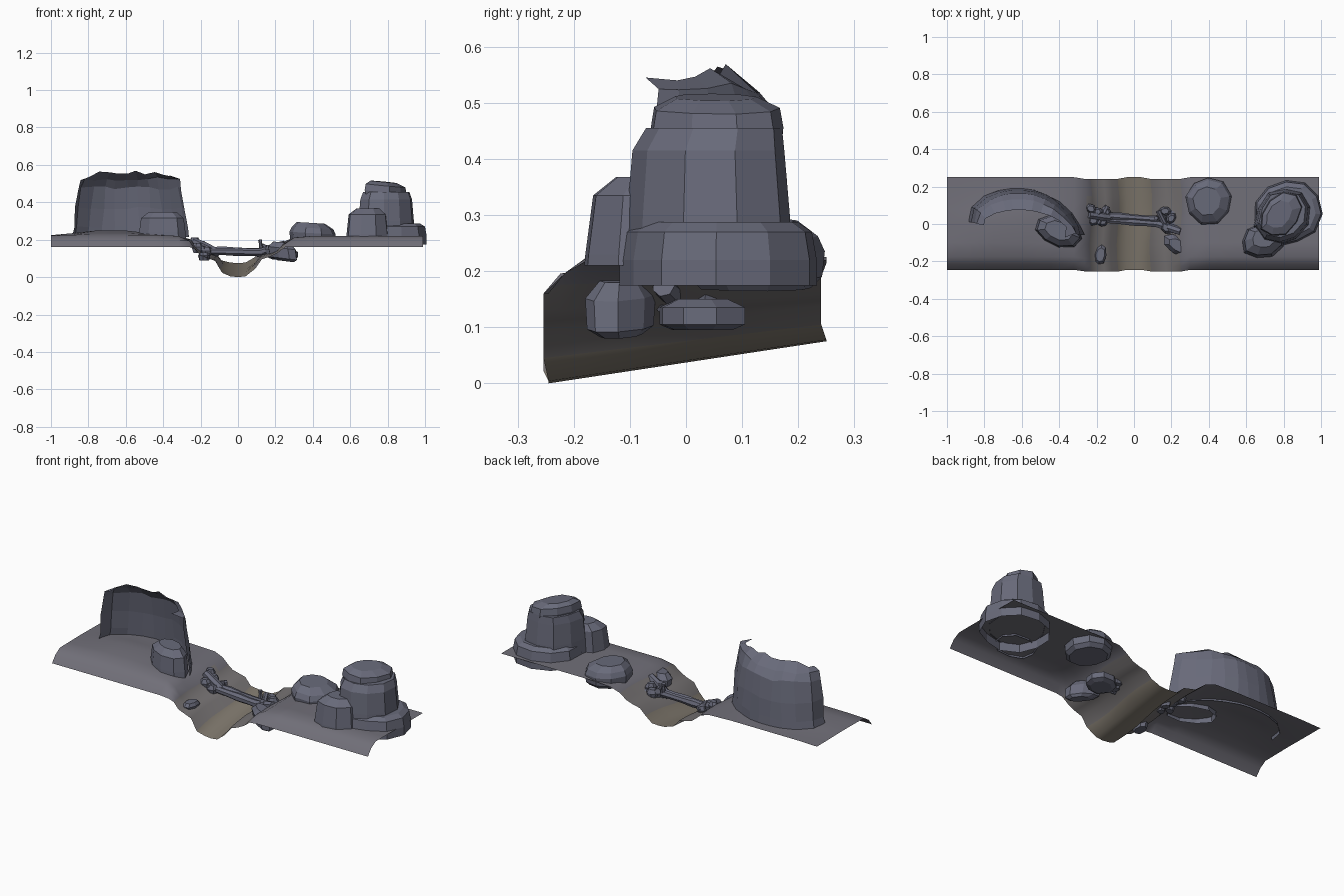
import bpy, math, random
from mathutils import Vector

if "Cube" in bpy.data.objects:
    bpy.data.objects.remove(bpy.data.objects["Cube"])

random.seed(4)


def material(name, rgb):
    m = bpy.data.materials.new(name)
    m.diffuse_color = (*rgb, 1)
    m.use_nodes = True
    m.node_tree.nodes["Principled BSDF"].inputs["Base Color"].default_value = m.diffuse_color
    return m


ROCK = material("rock", (.14, .145, .195))
SOIL = material("ground_grey", (.165, .16, .19))
BANK = material("bank_grey", (.18, .168, .17))
BED = material("stream_bed", (.215, .19, .155))


def make(name, verts, faces, smooth=False):
    me = bpy.data.meshes.new(name)
    me.from_pydata(verts, [], faces)
    me.update()
    for p in me.polygons:
        p.use_smooth = smooth
    ob = bpy.data.objects.new(name, me)
    bpy.context.collection.objects.link(ob)
    return ob


def loft(name, rings, closed=True, bottom=True):
    """Skin a stack of rings; cap the ends when closed."""
    n, verts, faces = len(rings[0]), [p for r in rings for p in r], []
    for k in range(len(rings) - 1):
        for i in range(n if closed else n - 1):
            j = (i + 1) % n
            faces.append((k*n + i, k*n + j, (k+1)*n + j, (k+1)*n + i))
    if closed:
        faces.append(tuple(range((len(rings) - 1)*n, len(rings)*n)))
        if bottom:
            faces.append(tuple(reversed(range(n))))
    ob = make(name, verts, faces)
    ob.data.materials.append(ROCK)
    return ob


def rock(name, c, r, levels, sides=9, rot=0.0, jitter=0.08, tilt=(0, 0), bottom=True):
    """Faceted boulder: levels are (z, scale, dx, dy) up its height."""
    shape = [1 + random.uniform(-jitter, jitter) for _ in range(sides)]
    rings = []
    for z, s, dx, dy in levels:
        ring = []
        for i in range(sides):
            a = 2*math.pi*i/sides
            u, v = r[0]*s*shape[i]*math.cos(a), r[1]*s*shape[i]*math.sin(a)
            x = u*math.cos(rot) - v*math.sin(rot)
            y = u*math.sin(rot) + v*math.cos(rot)
            ring.append((c[0] + dx + x, c[1] + dy + y, z + tilt[0]*x + tilt[1]*y))
        rings.append(ring)
    return loft(name, rings, True, bottom)


def log(name, a, b, r, sides=7):
    """Slightly knotted log between two points."""
    a, b = Vector(a), Vector(b)
    q = (b - a).to_track_quat('Z', 'Y')
    rings = []
    for t in (0, .25, .5, .75, 1):
        rr = r*random.uniform(.8, 1.15)
        rings.append([tuple(a.lerp(b, t) + q @ Vector((rr*math.cos(2*math.pi*i/sides),
                     rr*math.sin(2*math.pi*i/sides), 0))) for i in range(sides)])
    return loft(name, rings)


# Ground sheet: two plateaus with a sloping stream bed between them
profile = [(-1, .222), (-.88, .225), (-.75, .225), (-.6, .225), (-.45, .225), (-.32, .22),
           (-.26, .195), (-.23, .15), (-.2, .115), (-.16, .1), (-.12, .085), (-.085, .022),
           (-.04, .004), (0, 0), (.04, .004), (.09, .045), (.125, .095), (.17, .11),
           (.21, .13), (.25, .175), (.3, .21), (.4, .22), (.55, .22), (.7, .22), (.99, .22)]
rows = [-.245, -.215, -.175, -.1, 0, .08, .16, .25]
verts, faces, n = [], [], len(profile)
for y in rows:
    for x, h in profile:
        z = h + .075*(y + .245)/.495*max(0, 1 - h/.22)
        if y < -.2:
            z = min(z, .16 if y < -.24 else .197)
        z += .028*math.exp(-((x + .68)/.2)**2 - (y/.1)**2)    # mound inside the cliff
        bank = .08 < abs(x) < .27
        verts.append((x + (.008*math.sin(14*y) if bank else 0), y - (.009 if bank else 0), z))
for j in range(len(rows) - 1):
    for i in range(n - 1):
        faces.append((j*n + i, j*n + i + 1, (j+1)*n + i + 1, (j+1)*n + i))
ground = make("ground", verts, faces, True)
for m in (SOIL, BANK, BED):
    ground.data.materials.append(m)
for p in ground.data.polygons:
    d = abs(p.center.x)
    p.material_index = 2 if d < .07 else 1 if d < .24 else 0

# Curved cliff shell, open to the front, with a ragged lip curling inwards
arc = [(-.885, .01), (-.87, .09), (-.8, .15), (-.73, .18), (-.665, .19), (-.59, .19),
       (-.53, .182), (-.46, .155), (-.4, .12), (-.335, .06), (-.285, -.01), (-.265, -.06)]
rings = []
for z, sx, sy, jz in [(.215, 1, 1, 0), (.27, .98, .98, .005), (.37, .94, .95, .01),
                      (.475, .88, .87, .01), (.525, .84, .72, .01), (.56, .72, .45, .012)]:
    rings.append([(-.58 + (x + .58)*sx + random.uniform(-.006, .006), -.02 + (y + .02)*sy,
                   z - .25*max(0, abs(x + .58) - .2)*(z > .55)
                   + random.uniform(-jz, jz)) for x, y in arc])
rings[-1][-1] = (-.37, -.072, .545)    # forward spike
loft("cliff_shell", rings, False)

# Boulder at the foot of the cliff
rock("cliff_foot_boulder", (-.4, -.04), (.125, .08),
     [(.205, 1.02, 0, 0), (.24, 1, 0, 0), (.315, .92, 0, 0), (.348, .6, 0, .005)],
     9, -.3, bottom=False)

# Rock tower with its base ledge, cap and front boulder
rock("tower_base", (.82, .06), (.185, .17),
     [(.174, 1, 0, 0), (.22, 1, 0, 0), (.27, .95, 0, 0), (.288, .8, 0, 0)],
     11, .5, .05, bottom=False)
rock("tower_column", (.795, .04), (.155, .135),
     [(.215, 1.06, 0, 0), (.3, 1.03, 0, 0), (.415, .96, 0, 0), (.455, .86, 0, .01)],
     10, .9, .05, bottom=False)
rock("tower_cap", (.785, .05), (.135, .1),
     [(.43, .96, .005, 0), (.455, .98, 0, 0), (.49, .93, 0, 0), (.51, .6, -.01, 0)],
     9, .9, .05, (-.1, .02), bottom=False)
rock("tower_front_boulder", (.69, -.09), (.118, .09),
     [(.21, 1.02, 0, 0), (.23, 1, 0, 0), (.335, .9, 0, .005), (.368, .55, .005, .015)],
     9, .3, bottom=False)

# Broad flat boulder on the right bank and loose stones in the stream
rock("flat_boulder", (.4, .125), (.125, .13),
     [(.17, .8, 0, 0), (.19, .96, 0, 0), (.235, 1, 0, 0), (.262, .9, 0, 0),
      (.29, .6, -.01, 0)], 9, .2, .06, (-.06, 0))
rock("bank_stone", (.235, -.115), (.088, .05),
     [(.085, .6, .02, 0), (.1, .95, .01, 0), (.155, 1, 0, 0), (.185, .6, 0, 0)],
     8, -.6, .06, (-.12, 0))
rock("bank_slab", (.24, .03), (.085, .08),
     [(.095, .7, 0, 0), (.105, 1, 0, 0), (.135, 1, 0, 0), (.15, .6, 0, 0)], 8, .3)
rock("stream_pebble", (-.18, -.165), (.032, .055),
     [(.09, .8, 0, 0), (.115, 1, 0, 0), (.132, .7, 0, 0)], 8, -.15)

# Log crossing with broken ends
for k, (dy, dz) in enumerate([(-.011, 0), (.011, .005)]):
    log(f"crossing_log_{k}", (-.15, .033 + dy, .138 + dz), (.14, .012 + dy, .132 + dz), .021)
log("left_ramp_log", (-.24, .05, .195), (-.1, .03, .125), .022)
log("right_ramp_log", (.1, .01, .125), (.25, -.04, .175), .022)
log("left_branch", (-.19, .0, .155), (-.14, .095, .15), .014)
log("right_branch", (.13, .07, .165), (.19, -.05, .14), .014)
log("upright_stub", (.125, .03, .12), (.118, .032, .2), .01)
for k, (x, y, z) in enumerate([(-.2, .065, .17), (-.165, .015, .14), (-.15, .065, .14),
                               (-.23, .08, .19), (-.215, .02, .16), (.15, .035, .14),
                               (.17, -.02, .15), (.165, .07, .15), (.2, .03, .16)]):
    rock(f"crossing_stone_{k}", (x, y), (.034, .025),
         [(z - .03, .7, 0, 0), (z, 1, 0, 0), (z + .022, .6, 0, 0)], 7, k*.9, .12)
